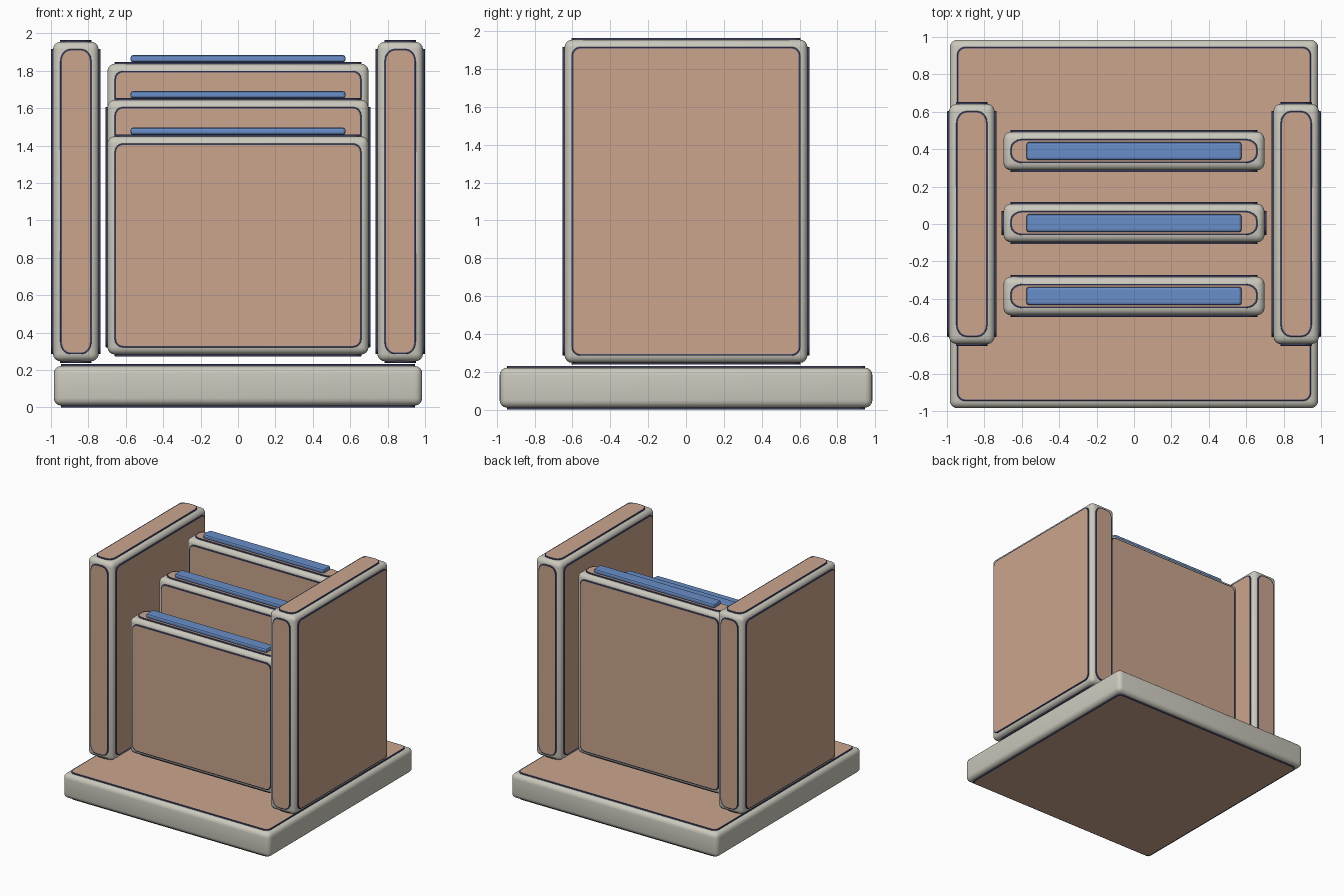
import bpy, bmesh, math
from mathutils import Vector

if "Cube" in bpy.data.objects:
    bpy.data.objects.remove(bpy.data.objects["Cube"])


def material(name, rgb):
    m = bpy.data.materials.new(name)
    m.diffuse_color = (*rgb, 1.0)
    m.use_nodes = True
    m.node_tree.nodes["Principled BSDF"].inputs["Base Color"].default_value = m.diffuse_color
    return m


CREAM = material("cream frame", (0.60, 0.585, 0.51))
CLAY = material("clay panel", (0.60, 0.375, 0.27))
NAVY = material("navy trim", (0.07, 0.075, 0.17))
BLUE = material("blue handle", (0.14, 0.27, 0.58))


def finish(bm, name, mats):
    bmesh.ops.recalc_face_normals(bm, faces=bm.faces)
    me = bpy.data.meshes.new(name)
    bm.to_mesh(me)
    bm.free()
    for m in mats:
        me.materials.append(m)
    ob = bpy.data.objects.new(name, me)
    bpy.context.collection.objects.link(ob)
    return ob


def rounded_box(name, lo, hi, bevel, segments, mat, smooth=True):
    """Box between two corners with rounded edges."""
    bm = bmesh.new()
    bmesh.ops.create_cube(bm, size=1)
    for v in bm.verts:
        v.co = Vector([(a + b) / 2 + c * (b - a) for a, b, c in zip(lo, hi, v.co)])
    bmesh.ops.bevel(bm, geom=bm.edges[:], offset=bevel, segments=segments,
                    profile=0.5, affect='EDGES')
    ob = finish(bm, name, [mat])
    if smooth:
        bpy.context.view_layer.objects.active = ob
        ob.select_set(True)
        bpy.ops.object.shade_smooth_by_angle(angle=math.radians(40))
        ob.select_set(False)
    return ob


def outline(hu, hv, ru, rv, steps=4):
    """Rectangle outline with elliptical corners."""
    pts = []
    for q, (su, sv) in enumerate([(1, 1), (-1, 1), (-1, -1), (1, -1)]):
        for i in range(steps + 1):
            a = (q + i / steps) * math.pi / 2
            pts.append((su * (hu - ru) + ru * math.cos(a),
                        sv * (hv - rv) + rv * math.sin(a)))
    return pts


def plate(name, lo, hi, axis, side, margin=0.038, rim=0.009, height=0.0098):
    """Thin rounded panel with a dark rim, laid on one face of a box."""
    u, v = [i for i in range(3) if i != axis]
    mid = [(a + b) / 2 for a, b in zip(lo, hi)]
    hu, hv = [(hi[i] - lo[i]) / 2 - margin for i in (u, v)]
    ru = rv = 0.045
    if hu < 0.12:
        ru, rv = min(0.055, hu * 0.75), 0.065
    elif hv < 0.12:
        ru, rv = 0.065, min(0.055, hv * 0.75)
    face = hi[axis] if side > 0 else lo[axis]
    bm = bmesh.new()

    def ring(shrink, lift):
        loop = []
        for a, b in outline(hu - shrink, hv - shrink, ru - shrink, rv - shrink):
            co = [0, 0, 0]
            co[axis], co[u], co[v] = face + side * lift, mid[u] + a, mid[v] + b
            loop.append(bm.verts.new(co))
        return loop

    rings = [ring(0, -0.002), ring(0, height - 0.002),
             ring(0.002, height), ring(rim, height)]
    n = len(rings[0])
    bm.faces.new(rings[0])
    for r, s in zip(rings, rings[1:]):
        for i in range(n):
            bm.faces.new((r[i], r[(i + 1) % n], s[(i + 1) % n], s[i]))
    bm.faces.new(rings[-1]).material_index = 1
    return finish(bm, name, [NAVY, CLAY])


SIDES = {"left": (0, -1), "right": (0, 1), "front": (1, -1),
         "back": (1, 1), "bottom": (2, -1), "top": (2, 1)}


def panelled_box(name, lo, hi, sides):
    rounded_box(name, lo, hi, 0.04, 4, CREAM)
    for s in sides:
        plate(f"{name}_{s}_panel", lo, hi, *SIDES[s])


# Base slab, panelled above and below
panelled_box("base", (-0.985, -0.985, 0.01), (0.985, 0.985, 0.222), ["top", "bottom"])

# Two tall side walls, panelled all round
for name, x0, x1 in (("left_wall", -0.989, -0.745), ("right_wall", 0.745, 0.989)):
    panelled_box(name, (x0, -0.642, 0.247), (x1, 0.642, 1.955), SIDES)

# Three dividers rising towards the back, each with a handle on top
for name, y, top in (("front_divider", -0.385, 1.45),
                     ("middle_divider", 0.005, 1.645),
                     ("back_divider", 0.39, 1.838)):
    faces = ["front", "back", "bottom", "top"]
    if name == "middle_divider":
        faces += ["left", "right"]
    panelled_box(name, (-0.698, y - 0.103, 0.283), (0.698, y + 0.103, top), faces)
    rounded_box(name + "_handle", (-0.575, y - 0.048, top + 0.008),
                (0.575, y + 0.048, top + 0.046), 0.013, 2, BLUE, smooth=False)
